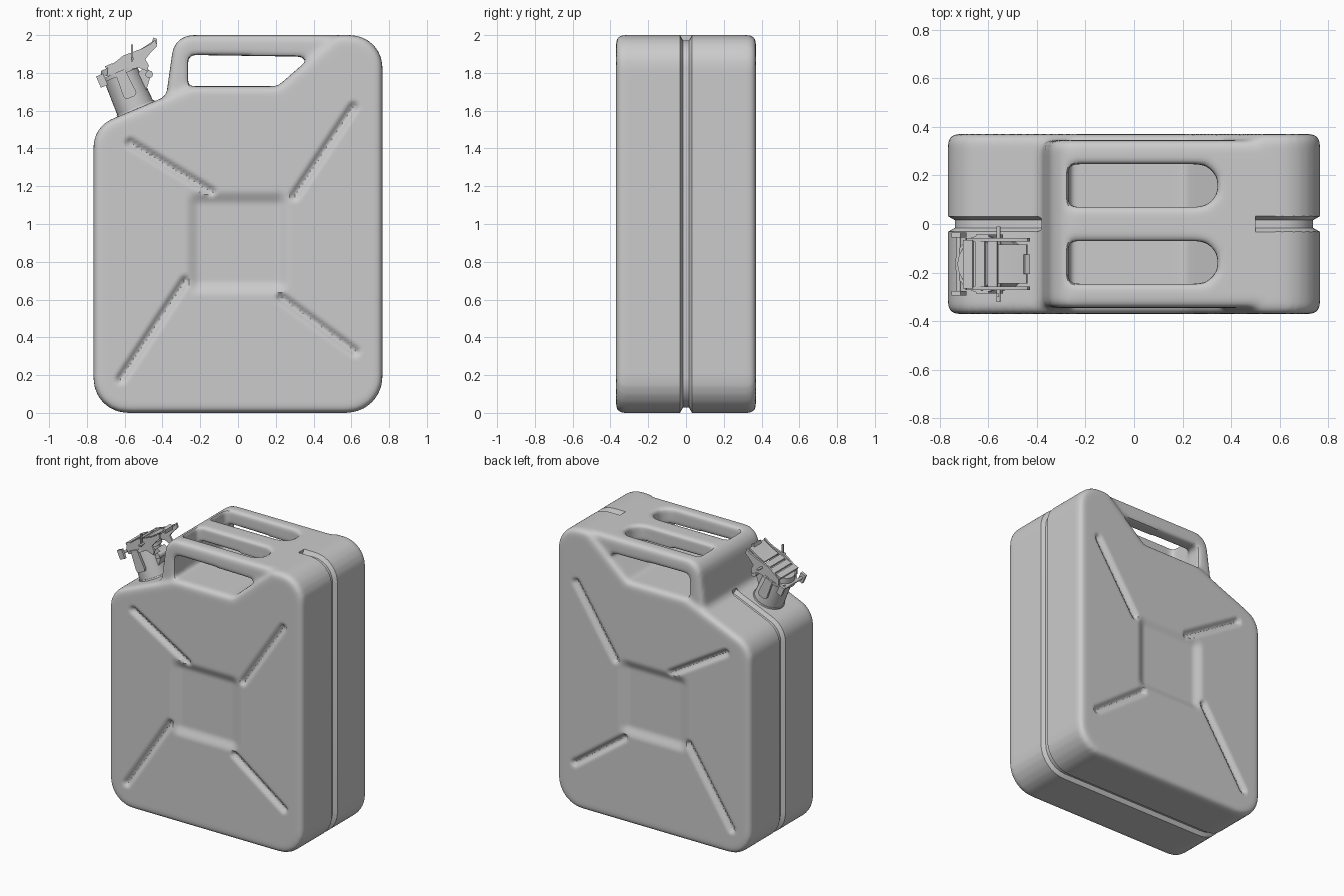
import bpy, bmesh, math
from mathutils import Vector, Matrix

if "Cube" in bpy.data.objects:
    bpy.data.objects.remove(bpy.data.objects["Cube"])


def rounded(pts, closed=True, n=6):
    """Polyline (x, z, radius) -> points with filleted corners."""
    out = []
    for i, (x, z, r) in enumerate(pts):
        p = Vector((x, z))
        if r == 0 or (not closed and i in (0, len(pts) - 1)):
            out.append(p)
            continue
        a = (Vector(pts[i - 1][:2]) - p).normalized()
        b = (Vector(pts[(i + 1) % len(pts)][:2]) - p).normalized()
        half = a.angle(b) / 2
        c = p + (a + b).normalized() * r / math.sin(half)
        t = r / math.tan(half)
        s, e = p + a * t - c, p + b * t - c
        sweep = s.angle(e)
        for k in range(n + 1):
            f = k / n * sweep
            out.append(c + (s * math.sin(sweep - f) + e * math.sin(f)) / math.sin(sweep))
    return out


def add(name, bm, matrix=None):
    bmesh.ops.recalc_face_normals(bm, faces=bm.faces)
    me = bpy.data.meshes.new(name)
    bm.to_mesh(me)
    bm.free()
    ob = bpy.data.objects.new(name, me)
    bpy.context.collection.objects.link(ob)
    if matrix:
        me.transform(matrix)
    return ob


def prism(name, pts, lo, hi, axis='Y', bevel=0, matrix=None):
    bm = bmesh.new()
    place = (lambda p: (p[0], lo, p[1])) if axis == 'Y' else (lambda p: (p[0], p[1], lo))
    f = bm.faces.new([bm.verts.new(place(p)) for p in pts])
    move = Vector((0, hi - lo, 0)) if axis == 'Y' else Vector((0, 0, hi - lo))
    g = bmesh.ops.extrude_face_region(bm, geom=[f])
    bmesh.ops.translate(bm, vec=move, verts=[v for v in g['geom'] if isinstance(v, bmesh.types.BMVert)])
    if bevel:
        rim = [e for e in bm.edges if abs((e.verts[0].co - e.verts[1].co).dot(move)) < 1e-7]
        bmesh.ops.bevel(bm, geom=rim, offset=bevel, segments=3, profile=0.5, affect='EDGES')
    return add(name, bm, matrix)


def boolean(ob, tool, op):
    m = ob.modifiers.new('bool', 'BOOLEAN')
    m.object, m.operation, m.solver = tool, op, 'EXACT'
    tool.hide_render = True


def bake(ob, tools=()):
    bpy.context.view_layer.update()
    me = bpy.data.meshes.new_from_object(ob.evaluated_get(bpy.context.evaluated_depsgraph_get()))
    if ob.type == 'MESH':
        ob.modifiers.clear()
        ob.data = me
    for t in tools:
        bpy.data.objects.remove(t)
    return me


def smoothstep(a, b, x):
    t = min(1, max(0, (x - a) / (b - a)))
    return t * t * (3 - 2 * t)


# Can body: side outline shared with the seam path
corners = [(-.765, 1.515, .16), (-.765, 0, .18), (.765, 0, .19), (.765, 2, .17)]
outline = corners + [(.52, 2, .06), (.21, 1.73, .04), (-.25, 1.73, .1)]
body = prism('can_body', rounded(outline), -.37, .37, bevel=.035)

# Triple handle: block with a side tunnel and two slots between the bars
handle = prism('handle_block', rounded([
    (-.48, 1.55, 0), (-.44, 1.645, 0), (-.38, 1.68, .05), (-.335, 2, .11),
    (.6, 2, 0), (.6, 1.8, 0), (.2, 1.6, 0)]), -.345, .345, bevel=.03)
tunnel = prism('tunnel_cutter', rounded([
    (-.265, 1.6, 0), (.2, 1.6, 0), (.215, 1.72, 0), (.4, 1.885, .02), (-.265, 1.895, .03)]), -.5, .5)
tools = [tunnel]
for s in (-1, 1):
    tools.append(prism('slot_cutter', [(x, s * .158 + y) for x, y in rounded([
        (-.27, -.088, .02), (.345, -.088, .085), (.345, .088, .085), (-.27, .088, .02)])], 1.76, 2.1, axis='Z'))
for t in tools:
    boolean(handle, t, 'DIFFERENCE')
bake(handle, tools)

# Blend body and handle into one pressed-steel skin
boolean(body, handle, 'UNION')
r = body.modifiers.new('skin', 'REMESH')
r.mode, r.voxel_size = 'VOXEL', .014
s = body.modifiers.new('soften', 'SMOOTH')
s.factor, s.iterations = .5, 7
bake(body, [handle])

# Pressed cross: recessed centre panel and four diagonal creases on both faces
creases = [((-.57, 1.43), (-.14, 1.17)), ((.61, 1.62), (.3, 1.15)),
           ((-.62, .18), (-.28, .70)), ((.62, .325), (.23, .61))]
creases = [(Vector(a), Vector(b)) for a, b in creases]
for v in body.data.vertices:
    x, y, z = v.co
    if abs(y) < .31:
        continue
    p = Vector((x, z))
    d = .026 * (1 - smoothstep(.2, .28, abs(x))) * (1 - smoothstep(.2, .28, abs(z - .9)))
    for a, b in creases:
        t = min(1, max(0, (p - a).dot(b - a) / (b - a).length_squared))
        dist = (p - a - (b - a) * t).length
        d = max(d, .024 * (1 - smoothstep(.004, .034, dist)))
    v.co.y -= math.copysign(d * smoothstep(.31, .36, abs(y)), y)

# Seam groove around the can, ending at the handle
cu = bpy.data.curves.new('seam', 'CURVE')
cu.dimensions, cu.bevel_depth, cu.bevel_resolution, cu.use_fill_caps = '3D', .032, 1, True
path = rounded([(-.375, 1.68, 0)] + corners + [(.5, 2, 0)], closed=False)
sp = cu.splines.new('POLY')
sp.points.add(len(path) - 1)
for q, p in zip(sp.points, path):
    q.co = (p.x, 0, p.y, 1)
tube = bpy.data.objects.new('seam_curve', cu)
bpy.context.collection.objects.link(tube)
bm = bmesh.new()
bm.from_mesh(bake(tube))
bmesh.ops.remove_doubles(bm, verts=bm.verts, dist=1e-5)
seam = add('seam_cutter', bm)
boolean(body, seam, 'DIFFERENCE')
bake(body, [seam, tube])

# Filler cap, built in the tilted frame of the neck
tilt = Matrix.Translation((-.54, -.165, 1.605)) @ Matrix.Rotation(-.405, 4, 'Y')


def cyl(name, r1, r2, lo, hi, x=0, n=32):
    bm = bmesh.new()
    bmesh.ops.create_cone(bm, cap_ends=True, segments=n, radius1=r1, radius2=r2, depth=hi - lo,
                          matrix=Matrix.Translation((x, 0, (lo + hi) / 2)))
    return add(name, bm, tilt)


def rod(name, x, z, rad, half):
    bm = bmesh.new()
    bmesh.ops.create_cone(bm, cap_ends=True, segments=12, radius1=rad, radius2=rad, depth=half * 2,
                          matrix=Matrix.Translation((x, 0, z)) @ Matrix.Rotation(math.pi / 2, 4, 'X'))
    return add(name, bm, tilt)


def box(x0, x1, z0, z1):
    return [(x0, z0), (x1, z0), (x1, z1), (x0, z1)]


cyl('neck', .104, .096, -.05, .2)
cyl('neck_collar', .118, .106, -.03, .012)
cyl('neck_flange', .118, .118, .2, .222)
cyl('cap_disc', .108, .095, .226, .262, x=.005)
lever = [(-.07, .225), (.1, .2), (.135, .165), (.155, .19), (.15, .225), (.185, .245),
         (.235, .265), (.24, .3), (.21, .29), (.16, .285), (.05, .29), (-.05, .262)]
for s in (-1, 1):
    prism('lever_side', lever, s * .1 - .007, s * .1 + .007, matrix=tilt)
    prism('latch_strap', rounded([(-.035, .07, .02), (.04, .07, .02), (.03, .22, 0), (-.025, .22, 0)], n=3),
          s * .112 - .009, s * .112 + .009, matrix=tilt)
    prism('flange_lug', box(-.125, -.085, .18, .245), s * .12 - .01, s * .12 + .01, matrix=tilt)
for x in (-.06, -.005, .05):
    prism('lever_slat', box(x, x + .042, .262, .276), -.1, .1, matrix=tilt)
prism('lever_bridge', [(.1, .27), (.17, .275), (.235, .29), (.235, .3), (.16, .287), (.1, .284)],
      -.08, .08, matrix=tilt)
prism('thumb_tab', [(.215, .29), (.24, .275), (.25, .3), (.235, .315)], -.04, .04, matrix=tilt)
rod('hinge_pin', .138, .145, .02, .075)
prism('hinge_bracket', [(.08, .06), (.13, .12), (.155, .15), (.13, .19), (.08, .17)], -.04, .04, matrix=tilt)
rod('locking_pin', .09, .255, .008, .155)
rod('flange_pin', -.105, .215, .01, .13)
prism('pin_grip', box(-.566, -.556, 1.86, 1.95), -.3, -.285)

for ob in bpy.context.scene.objects:
    ob.select_set(ob.type == 'MESH')
bpy.context.view_layer.objects.active = body
bpy.ops.object.shade_smooth_by_angle(angle=math.radians(35))
